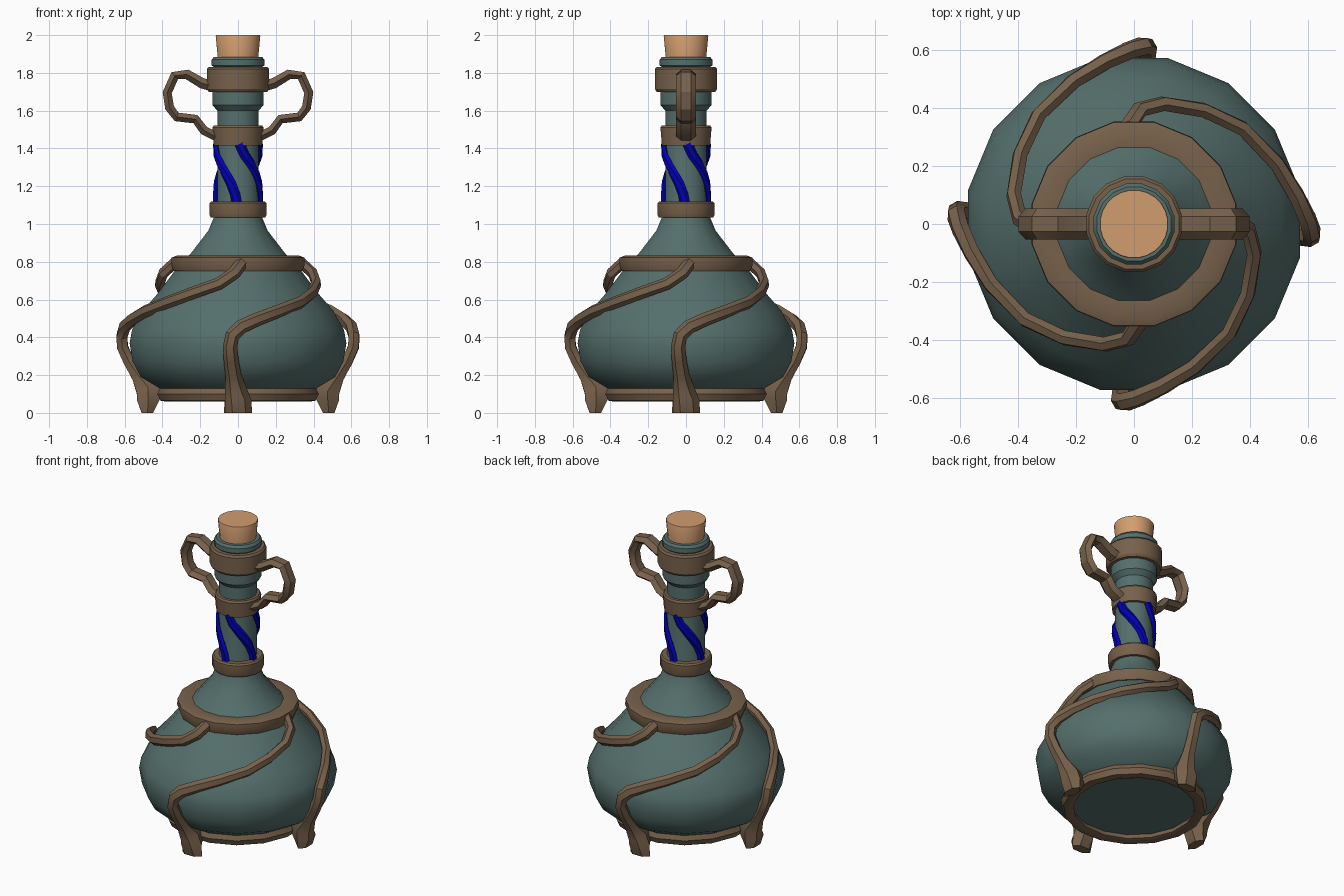
import bpy, bmesh, math
from mathutils import Vector, Matrix

if "Cube" in bpy.data.objects:
    bpy.data.objects.remove(bpy.data.objects["Cube"])

SIDES = 16


def material(name, rgb):
    m = bpy.data.materials.new(name)
    m.diffuse_color = (*rgb, 1)
    m.use_nodes = True
    m.node_tree.nodes["Principled BSDF"].inputs["Base Color"].default_value = m.diffuse_color
    return m


GLASS = material("teal_glass", (0.09, 0.16, 0.15))
BRONZE = material("aged_bronze", (0.185, 0.12, 0.07))
CORK = material("cork_tan", (0.64, 0.34, 0.16))
BLUE = material("deep_blue", (0.0, 0.0, 0.45))


def finish(name, bm, mat, angle):
    bmesh.ops.recalc_face_normals(bm, faces=bm.faces)
    me = bpy.data.meshes.new(name)
    bm.to_mesh(me)
    bm.free()
    me.materials.append(mat)
    ob = bpy.data.objects.new(name, me)
    bpy.context.collection.objects.link(ob)
    bpy.ops.object.select_all(action='DESELECT')
    bpy.context.view_layer.objects.active = ob
    ob.select_set(True)
    bpy.ops.object.shade_smooth_by_angle(angle=math.radians(angle))
    return ob


def lathe(name, profile, mat, closed=False, sides=SIDES, angle=32):
    """Revolve (radius, z) points; closed gives a ring, else the ends are capped."""
    bm = bmesh.new()
    rows = []
    for r, z in profile:
        rows.append([bm.verts.new((r * math.cos(a), r * math.sin(a), z))
                     for a in (2 * math.pi * (i + 0.5) / sides for i in range(sides))])
    pairs = list(zip(rows, rows[1:]))
    if closed:
        pairs.append((rows[-1], rows[0]))
    else:
        bm.faces.new(rows[0])
        bm.faces.new(rows[-1])
    for a, b in pairs:
        for i in range(sides):
            j = (i + 1) % sides
            bm.faces.new((a[i], a[j], b[j], b[i]))
    return finish(name, bm, mat, angle)


def sweep(name, path, mat, outward, sides=6, turn=0.0, angle=30):
    """Sweep a faceted oval along path points (x, y, z, half width, half depth)."""
    bm = bmesh.new()
    pts = [Vector(p[:3]) for p in path]
    rows = []
    for i, p in enumerate(pts):
        t = (pts[min(i + 1, len(pts) - 1)] - pts[max(i - 1, 0)]).normalized()
        if p.z < 0.1:
            t = Vector((0, 0, 1))          # keep the foot flat on the ground
        side = t.cross(outward(p)).normalized()
        up = side.cross(t).normalized()
        w, d = path[i][3:]
        rows.append([bm.verts.new(p + side * w * math.cos(a) + up * d * math.sin(a))
                     for a in (2 * math.pi * k / sides for k in range(sides))])
    for a, b in zip(rows, rows[1:]):
        for i in range(sides):
            j = (i + 1) % sides
            bm.faces.new((a[i], a[j], b[j], b[i]))
    bm.faces.new(rows[0])
    bm.faces.new(rows[-1])
    bmesh.ops.rotate(bm, verts=bm.verts, matrix=Matrix.Rotation(turn, 3, 'Z'))
    return finish(name, bm, mat, angle)


def radial(p):
    return Vector((p.x, p.y, 0))


# Glass bottle: belly, neck, collar and lip
lathe("bottle", [(0.38, 0.10), (0.42, 0.128), (0.525, 0.19), (0.568, 0.27), (0.585, 0.37),
                 (0.572, 0.44), (0.515, 0.54), (0.435, 0.63), (0.335, 0.76), (0.25, 0.85),
                 (0.16, 0.965), (0.128, 1.04), (0.112, 1.12), (0.112, 1.60), (0.138, 1.63),
                 (0.138, 1.72), (0.13, 1.83), (0.142, 1.84), (0.142, 1.87), (0.13, 1.885),
                 (0.10, 1.885)], GLASS)

# Cork stopper
lathe("cork", [(0.105, 1.85), (0.119, 1.995), (0.117, 2.0)], CORK, sides=24)

# Metal bands
lathe("base_ring", [(0.36, 0.07), (0.39, 0.06), (0.42, 0.065), (0.435, 0.10), (0.42, 0.135),
                    (0.38, 0.138)], BRONZE, True)
lathe("shoulder_ring", [(0.31, 0.75), (0.348, 0.752), (0.36, 0.785), (0.358, 0.822),
                        (0.33, 0.833), (0.27, 0.83)], BRONZE, True)
lathe("lower_neck_band", [(0.11, 1.035), (0.148, 1.035), (0.154, 1.05), (0.154, 1.11),
                          (0.145, 1.12), (0.105, 1.12)], BRONZE, True)
lathe("middle_neck_band", [(0.105, 1.415), (0.13, 1.415), (0.138, 1.51), (0.13, 1.522),
                           (0.105, 1.522)], BRONZE, True)
lathe("upper_neck_band", [(0.13, 1.70), (0.158, 1.70), (0.168, 1.715), (0.168, 1.82),
                          (0.158, 1.832), (0.125, 1.832)], BRONZE, True)

# Four twisting legs, from webbed foot to shoulder ring
leg = [(0.005, -0.48, 0.0, 0.07, 0.035), (0.0, -0.475, 0.07, 0.07, 0.07),
       (-0.012, -0.475, 0.125, 0.058, 0.075), (-0.025, -0.53, 0.20, 0.042, 0.042),
       (-0.035, -0.576, 0.27, 0.04, 0.034), (-0.042, -0.612, 0.35, 0.038, 0.033),
       (-0.03, -0.614, 0.41, 0.038, 0.033), (0.015, -0.60, 0.455, 0.038, 0.032),
       (0.10, -0.56, 0.495, 0.036, 0.03), (0.21, -0.492, 0.537, 0.034, 0.028),
       (0.33, -0.375, 0.585, 0.033, 0.027), (0.393, -0.24, 0.635, 0.033, 0.027),
       (0.415, -0.10, 0.685, 0.033, 0.027), (0.395, -0.02, 0.74, 0.034, 0.027),
       (0.335, 0.02, 0.795, 0.034, 0.027)]
for n in range(4):
    sweep(f"leg_{n + 1}", leg, BRONZE, radial, turn=n * math.pi / 2)

# Four blue strands spiralling down the neck
strand = []
for deg, z in [(4, 1.425), (18, 1.365), (36, 1.32), (54, 1.27), (70, 1.22), (82, 1.16), (87, 1.11)]:
    a = math.radians(deg)
    strand.append((0.114 * math.sin(a), -0.114 * math.cos(a), z, 0.027, 0.02))
for n in range(4):
    sweep(f"neck_strand_{n + 1}", strand, BLUE, radial, turn=n * math.pi / 2)

# Two looped handles on the sides
loop = [(0.13, 1.73, 0.034), (0.19, 1.745, 0.032), (0.27, 1.792, 0.03), (0.335, 1.785, 0.029),
        (0.375, 1.695, 0.028), (0.362, 1.615, 0.028), (0.325, 1.567, 0.028), (0.225, 1.555, 0.028),
        (0.18, 1.495, 0.028), (0.12, 1.465, 0.028)]
handle = [(x, 0, z, 0.053, d) for x, z, d in loop]
centre = Vector((0.25, 0, 1.67))
for n, side in enumerate(("right", "left")):
    sweep(f"{side}_handle", handle, BRONZE, lambda p: p - centre, turn=n * math.pi)
